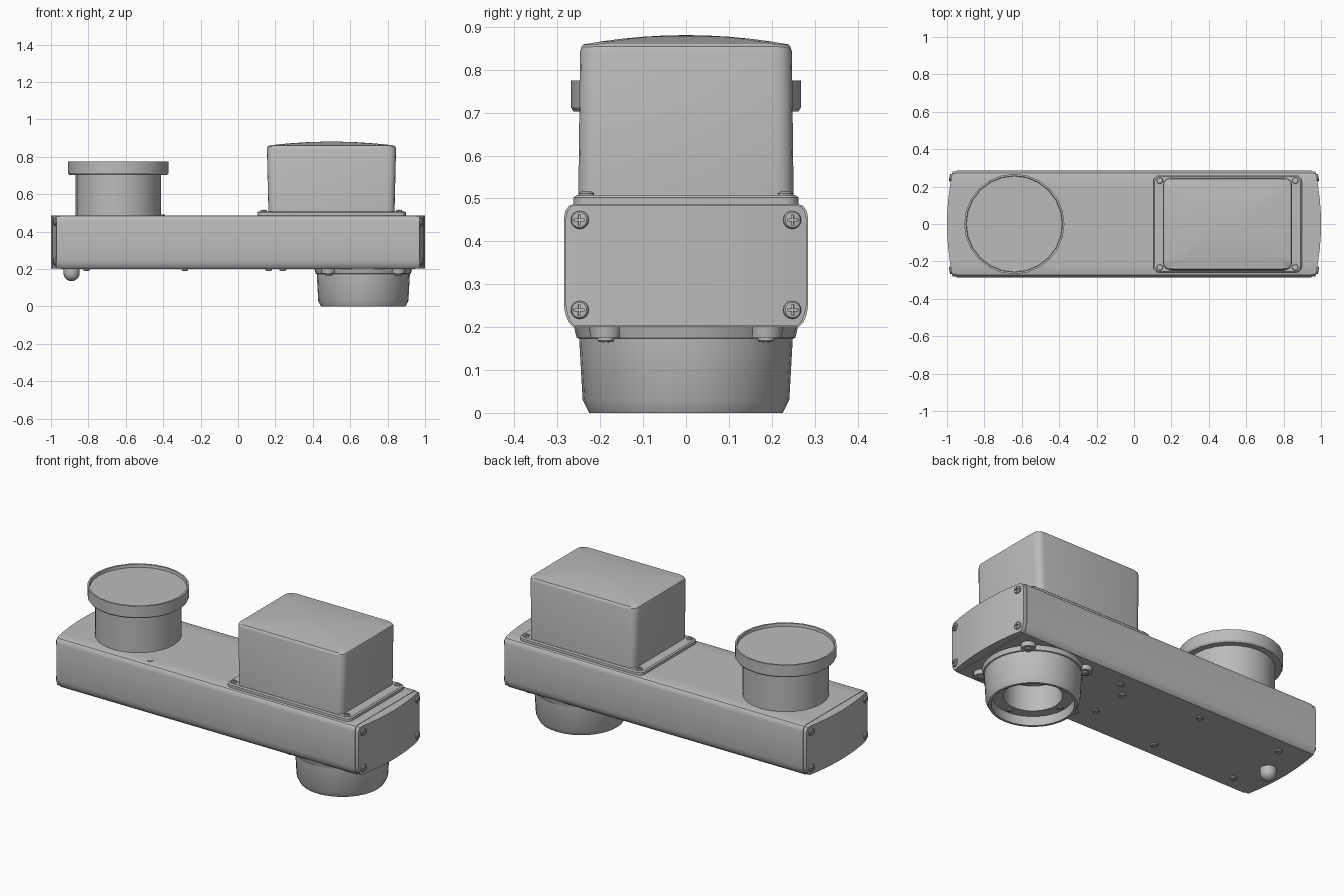
import bpy, bmesh
from math import sin, cos, pi, radians, sqrt
from mathutils import Vector

cube = bpy.data.objects.get("Cube")
if cube:
    bpy.data.objects.remove(cube, do_unlink=True)

GREY = (0.5, 0.5, 0.5, 1.0)
mat = bpy.data.materials.new("plain_grey")
mat.use_nodes = True
mat.diffuse_color = GREY
mat.node_tree.nodes["Principled BSDF"].inputs["Base Color"].default_value = GREY
parts = []


def add(name, mesh):
    ob = bpy.data.objects.new(name, mesh)
    bpy.context.collection.objects.link(ob)
    parts.append(ob)
    return ob


def loft(name, rings, strips=False):
    """Skin a list of point rings; ends closed by one face or by vertical strips."""
    bm = bmesh.new()
    loops = [[bm.verts.new(p) for p in ring] for ring in rings]
    n = len(loops[0])
    for a, b in zip(loops, loops[1:]):
        for i in range(n):
            j = (i + 1) % n
            bm.faces.new((a[i], a[j], b[j], b[i]))
    for end in (loops[0], loops[-1]):
        if strips:
            for i in range(n // 2 - 1):
                bm.faces.new((end[i], end[i + 1], end[n - 2 - i], end[n - 1 - i]))
        else:
            bm.faces.new(end)
    bmesh.ops.remove_doubles(bm, verts=bm.verts[:], dist=1e-5)
    bmesh.ops.recalc_face_normals(bm, faces=bm.faces[:])
    mesh = bpy.data.meshes.new(name)
    bm.to_mesh(mesh)
    bm.free()
    mesh.materials.append(mat)
    return add(name, mesh)


def lathe(name, profile, x=0, y=0, sides=24):
    return loft(name, [[(x + r * cos(2 * pi * k / sides), y + r * sin(2 * pi * k / sides), z)
                        for k in range(sides)] for r, z in profile])


def rounded_rect(cx, hx, hy, r, z, steps=4):
    """Rounded rectangle ring; z may be a function of the offset from the centre."""
    ring = []
    for q, (sx, sy) in enumerate(((1, 1), (-1, 1), (-1, -1), (1, -1))):
        for k in range(steps + 1):
            a = pi / 2 * (q + k / steps)
            x, y = sx * (hx - r) + r * cos(a), sy * (hy - r) + r * sin(a)
            ring.append((cx + x, y, z(x, y) if callable(z) else z))
    return ring


# Main beam and its bowed end caps
HALF_W = 0.285
side = [(0.285, 0.25, 0.455), (0.281, 0.228, 0.472), (0.273, 0.21, 0.483), (0.262, 0.2, 0.487)]
flat = [(y, 0.2, 0.487) for y in (0.2, 0.13, 0.065)]
half = side + flat
section = [(-y, b, t) for y, b, t in half] + [(0, 0.2, 0.487)] + half[::-1]


def bow(y):
    return 0.97 + 0.03 * (1 - (y / HALF_W) ** 2)


def beam_ring(x_of_y, s=1.0):
    mid = 0.3435
    top = [(x_of_y(y), y * s, mid + (t - mid) * s) for y, b, t in section]
    low = [(x_of_y(y), y * s, mid + (b - mid) * s) for y, b, t in section]
    return top + low[::-1]


loft("beam", [beam_ring(lambda y: -0.95), beam_ring(lambda y: 0.95)], strips=True)
for label, sx in (("left", 1), ("right", -1)):
    loft(label + "_end_cap", [beam_ring(lambda y: sx * 0.95, 0.985),
                              beam_ring(lambda y: sx * bow(y), 0.985)], strips=True)

# Round duct with a rim and slightly sunken lid
lathe("duct", [(0.228, 0.48), (0.228, 0.71)], x=-0.64)
lathe("duct_rim", [(0.228, 0.703), (0.262, 0.703), (0.268, 0.712), (0.268, 0.775),
                   (0.258, 0.775), (0.256, 0.758), (0, 0.758)], x=-0.64)

# Housing on its base plate, with a domed top
BOX_X = 0.5
loft("housing_plate", [rounded_rect(BOX_X, 0.397, 0.262, 0.035, 0.48),
                       rounded_rect(BOX_X, 0.397, 0.262, 0.035, 0.502),
                       rounded_rect(BOX_X, 0.39, 0.255, 0.03, 0.508)])


def dome(drop):
    return lambda x, y: 0.881 - drop - 0.012 * (x / 0.345) ** 2 - 0.014 * (y / 0.25) ** 2


rings = [rounded_rect(BOX_X, 0.337, 0.251, 0.04, 0.5),
         rounded_rect(BOX_X, 0.345, 0.247, 0.04, dome(0.016)),
         rounded_rect(BOX_X, 0.342, 0.244, 0.038, dome(0.005))]
for s in (0.97, 0.8, 0.6, 0.4, 0.2, 0):
    rings.append(rounded_rect(BOX_X, 0.345 * s, 0.247 * s, 0.04 * s, dome(0)))
loft("housing", rings)

# Hollow collar underneath, with a flange, inner ledge and four ears
RING_X = 0.67
lathe("collar", [(0.262, 0.205), (0.255, 0.175), (0.249, 0.173), (0.241, 0.03), (0.226, 0),
                 (0.212, 0), (0.208, 0.05), (0.15, 0.05), (0.15, 0.195), (0, 0.195)],
      x=RING_X, sides=32)

# Template screw head with a cross slot
head = lathe("screw_head", [(0, -0.006), (1, -0.006), (1, 0.3), (0.85, 0.5), (0, 0.6)], sides=16)
w, l = 0.12, 0.62
cross = [(l, -w), (l, w), (w, w), (w, l), (-w, l), (-w, w),
         (-l, w), (-l, -w), (-w, -w), (-w, -l), (w, -l), (w, -w)]
cutter = loft("slot_cutter", [[(x, y, z) for x, y in cross] for z in (0.25, 1)])
cutter.hide_render = True
slot = head.modifiers.new("slot", 'BOOLEAN')
slot.operation, slot.solver, slot.object = 'DIFFERENCE', 'EXACT', cutter
bpy.context.view_layer.update()
screw_mesh = bpy.data.meshes.new_from_object(
    head.evaluated_get(bpy.context.evaluated_depsgraph_get()))
for ob in (head, cutter):
    parts.remove(ob)
    bpy.data.objects.remove(ob, do_unlink=True)


def screw(name, at, normal, size):
    ob = add(name, screw_mesh)
    ob.location = at
    ob.rotation_mode = 'QUATERNION'
    ob.rotation_quaternion = Vector(normal).to_track_quat('Z', 'Y')
    ob.scale = (size,) * 3


UP, DOWN = (0, 0, 1), (0, 0, -1)
for sx in (1, -1):
    for sy in (1, -1):
        # End cap and housing plate corners
        for z in (0.24, 0.45):
            screw("cap_screw", (sx * (bow(0.25) - 0.001), sy * 0.247, z), (sx, sy * 0.185, 0), 0.021)
        screw("plate_screw", (BOX_X + sx * 0.362, sy * 0.232, 0.507), UP, 0.017)
        # Collar ears
        ex, ey = RING_X + sx * 0.187, sy * 0.187
        lathe("collar_ear", [(0.04, 0.205), (0.036, 0.175)], ex, ey, 16)
        screw("ear_screw", (ex, ey, 0.175), DOWN, 0.019)
for k in range(4):
    a = k * pi / 2
    screw("ledge_screw", (RING_X + 0.18 * cos(a), 0.18 * sin(a), 0.05), DOWN, 0.015)

# Fixings along the underside and one on top
for x, y in ((-0.81, 0.18), (-0.285, 0.18), (0.24, 0.18), (0.165, 0.105)):
    for sy in (1, -1):
        screw("underside_screw", (x, sy * y, 0.2), DOWN, 0.018)
lathe("top_plug", [(0.016, 0.48), (0.016, 0.49), (0, 0.49)], -0.405, -0.23, 16)

# Rounded foot knob
knob = [(0.043 * sin(k * pi / 12), 0.178 - 0.043 * cos(k * pi / 12)) for k in range(7)]
lathe("foot_knob", knob + [(0.043, 0.205)], -0.89, 0, 16)

# Smooth shading with sharp edges kept
bpy.ops.object.select_all(action='DESELECT')
for ob in parts:
    ob.select_set(True)
bpy.context.view_layer.objects.active = parts[0]
bpy.ops.object.shade_smooth_by_angle(angle=radians(30))
